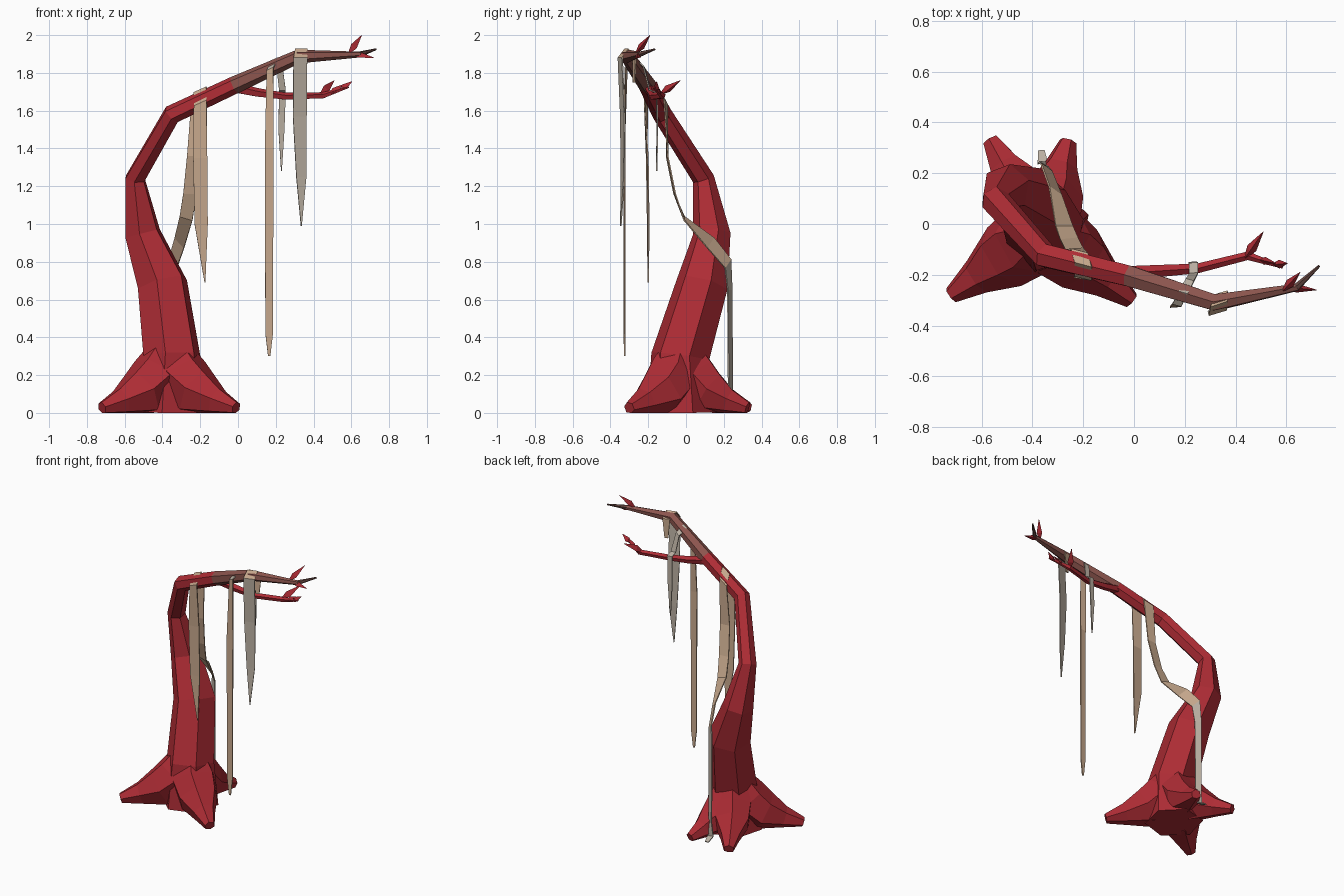
import bpy, bmesh, math
from mathutils import Vector


def material(name, rgb):
    m = bpy.data.materials.new(name)
    m.diffuse_color = (*rgb, 1)
    return m


RED = material("red bark", (0.42, 0.025, 0.035))
BROWN = material("faded brown bark", (0.26, 0.09, 0.075))
DARK = material("dark twig", (0.13, 0.06, 0.05))
TAN = material("tan cloth", (0.58, 0.40, 0.27))
GREY = material("grey cloth", (0.49, 0.43, 0.36))


def finish(bm, name, mats, rule=None):
    bmesh.ops.recalc_face_normals(bm, faces=bm.faces)
    me = bpy.data.meshes.new(name)
    if rule:
        for f in bm.faces:
            f.material_index = rule(f.calc_center_median())
    bm.to_mesh(me)
    bm.free()
    for m in mats:
        me.materials.append(m)
    ob = bpy.data.objects.new(name, me)
    bpy.context.collection.objects.link(ob)
    return ob


def tube(name, path, sides=6, mats=(RED,), rule=None, twist=0.0):
    """Faceted tube through (x, y, z, radius) points, never below the ground."""
    bm = bmesh.new()
    pts = [Vector(p[:3]) for p in path]
    ref, rings = None, []
    for i, p in enumerate(pts):
        t = Vector((0, 0, 0))
        if i:
            t += (p - pts[i - 1]).normalized()
        if i < len(pts) - 1:
            t += (pts[i + 1] - p).normalized()
        t.normalize()
        if ref is None:
            ref = Vector((1, 0, 0)) if abs(t.z) > 0.7 else Vector((0, 0, 1))
        u = (ref - t * ref.dot(t)).normalized()
        v = t.cross(u)
        ref = u
        ring = []
        for k in range(sides):
            a = 2 * math.pi * k / sides + twist
            q = p + (u * math.cos(a) + v * math.sin(a)) * path[i][3]
            q.z = max(q.z, 0.0)
            ring.append(bm.verts.new(q))
        rings.append(ring)
    for a, b in zip(rings, rings[1:]):
        for k in range(sides):
            j = (k + 1) % sides
            bm.faces.new((a[k], a[j], b[j], b[k]))
    bm.faces.new(rings[0])
    bm.faces.new(rings[-1])
    return finish(bm, name, mats, rule)


def strip(name, path, across, mats, rule=None):
    """Thin cloth ribbon through (x, y, z, width[, own across direction]) points."""
    bm = bmesh.new()
    rows = []
    for p in path:
        side = Vector(p[4] if len(p) > 4 else across).normalized()
        rows.append([bm.verts.new(Vector(p[:3]) + side * s * p[3] / 2) for s in (-1, 1)])
    for a, b in zip(rows, rows[1:]):
        bm.faces.new((a[0], a[1], b[1], b[0]))
    ob = finish(bm, name, mats, rule)
    mod = ob.modifiers.new("thickness", "SOLIDIFY")
    mod.thickness, mod.offset = 0.007, 0
    return ob


# Trunk bending over into the main branch, which fades to brown at the end
tube("trunk_and_main_branch", [
    (-0.36, -0.02, 0.0, 0.19), (-0.35, -0.03, 0.3, 0.158),
    (-0.40, 0.085, 0.68, 0.14), (-0.505, 0.137, 0.95, 0.1),
    (-0.545, 0.092, 1.24, 0.058), (-0.35, -0.125, 1.58, 0.052),
    (-0.02, -0.205, 1.735, 0.047), (0.32, -0.31, 1.887, 0.037),
    (0.64, -0.25, 1.897, 0.016), (0.73, -0.165, 1.925, 0.005)],
    mats=(RED, BROWN, DARK),
    rule=lambda c: 2 if c.x > 0.6 else (1 if c.x > 0 else 0), twist=0.3)

# Four spreading roots that rise into the trunk: tip x, tip y, thickness factor
HUB = Vector((-0.36, -0.02))
for name, x, y, f in (("front_left", -0.72, -0.28, 1), ("front_right", -0.01, -0.30, 1),
                      ("back_left", -0.565, 0.33, 0.9), ("back_right", -0.26, 0.325, 0.9)):
    path = []
    for t, z, r in ((0.02, 0.34, 0.1), (0.16, 0.2, 0.15), (0.42, 0.105, 0.135),
                    (0.72, 0.06, 0.075), (1, 0.025, 0.034)):
        c = HUB.lerp(Vector((x, y)), t)
        path.append((c.x, c.y, z, r * (f if t < 1 else 1)))
    tube(name + "_root", path)

# Lower side branch
tube("side_branch", [
    (-0.04, -0.195, 1.725, 0.03), (0.1, -0.185, 1.695, 0.025), (0.25, -0.175, 1.675, 0.02),
    (0.45, -0.125, 1.68, 0.018), (0.585, -0.17, 1.725, 0.006)], sides=5)

# Pointed buds near the branch ends
for i, (a, b, w) in enumerate((
        ((0.59, -0.26, 1.91), (0.655, -0.19, 2.0), 0.021),
        ((0.61, -0.25, 1.895), (0.72, -0.26, 1.88), 0.02),
        ((0.44, -0.13, 1.69), (0.51, -0.03, 1.76), 0.024),
        ((0.49, -0.14, 1.69), (0.56, -0.155, 1.74), 0.018),
        ((0.55, -0.16, 1.71), (0.605, -0.155, 1.755), 0.02))):
    a, b = Vector(a), Vector(b)
    tube("bud_%d" % (i + 1), [(*a, 0.008), (*a.lerp(b, 0.3), w), (*b, 0.001)], sides=3)

# Long cloth over the branch: hangs in front, trails behind the trunk to the ground
CAP = (1, -0.25, 0.45)
TURN = (0.55, -0.4, -0.6)
TAIL = (1, -0.6, 0)
strip("long_draped_cloth", [
    (-0.175, -0.2, 0.69, 0.004), (-0.195, -0.2, 1.0, 0.07), (-0.2, -0.205, 1.35, 0.075),
    (-0.2, -0.212, 1.64, 0.075, CAP), (-0.2, -0.16, 1.71, 0.075, CAP),
    (-0.215, -0.108, 1.65, 0.075, CAP),
    (-0.235, -0.1, 1.36, 0.07), (-0.255, -0.06, 1.16, 0.07), (-0.275, -0.01, 1.03, 0.07, (1, 0, -0.3)),
    (-0.31, 0.13, 0.9, 0.08, TURN), (-0.345, 0.222, 0.79, 0.07, TURN),
    (-0.355, 0.232, 0.65, 0.045, TAIL), (-0.355, 0.235, 0.13, 0.04, TAIL),
    (-0.36, 0.24, 0.03, 0.04), (-0.365, 0.29, 0.008, 0.025)],
    (1, 0.1, 0), (TAN, GREY), lambda c: 1 if c.y > 0.2 and c.z < 0.76 else 0)

# Narrow strap over both branches
TILT = (1, -0.3, 0.45)
strip("narrow_strap", [
    (0.165, -0.325, 0.3, 0.012), (0.165, -0.325, 0.42, 0.04), (0.165, -0.325, 1.4, 0.046),
    (0.17, -0.318, 1.82, 0.04, TILT), (0.195, -0.27, 1.872, 0.04, TILT),
    (0.22, -0.222, 1.83, 0.035, TILT),
    (0.235, -0.195, 1.71, 0.035), (0.235, -0.155, 1.695, 0.035),
    (0.23, -0.152, 1.5, 0.032), (0.23, -0.155, 1.28, 0.004)],
    (1, 0.08, 0), (TAN, GREY), lambda c: 1 if c.y > -0.3 else 0)

# Pointed cloth near the end of the main branch
strip("pointed_cloth", [
    (0.335, -0.345, 0.99, 0.004), (0.335, -0.335, 1.25, 0.055), (0.327, -0.335, 1.57, 0.075),
    (0.33, -0.348, 1.88, 0.075), (0.335, -0.315, 1.925, 0.07), (0.345, -0.272, 1.885, 0.05),
    (0.345, -0.275, 1.75, 0.025)],
    (1, 0.3, 0), (GREY, TAN), lambda c: 1 if c.z > 1.88 or c.y > -0.3 else 0)
